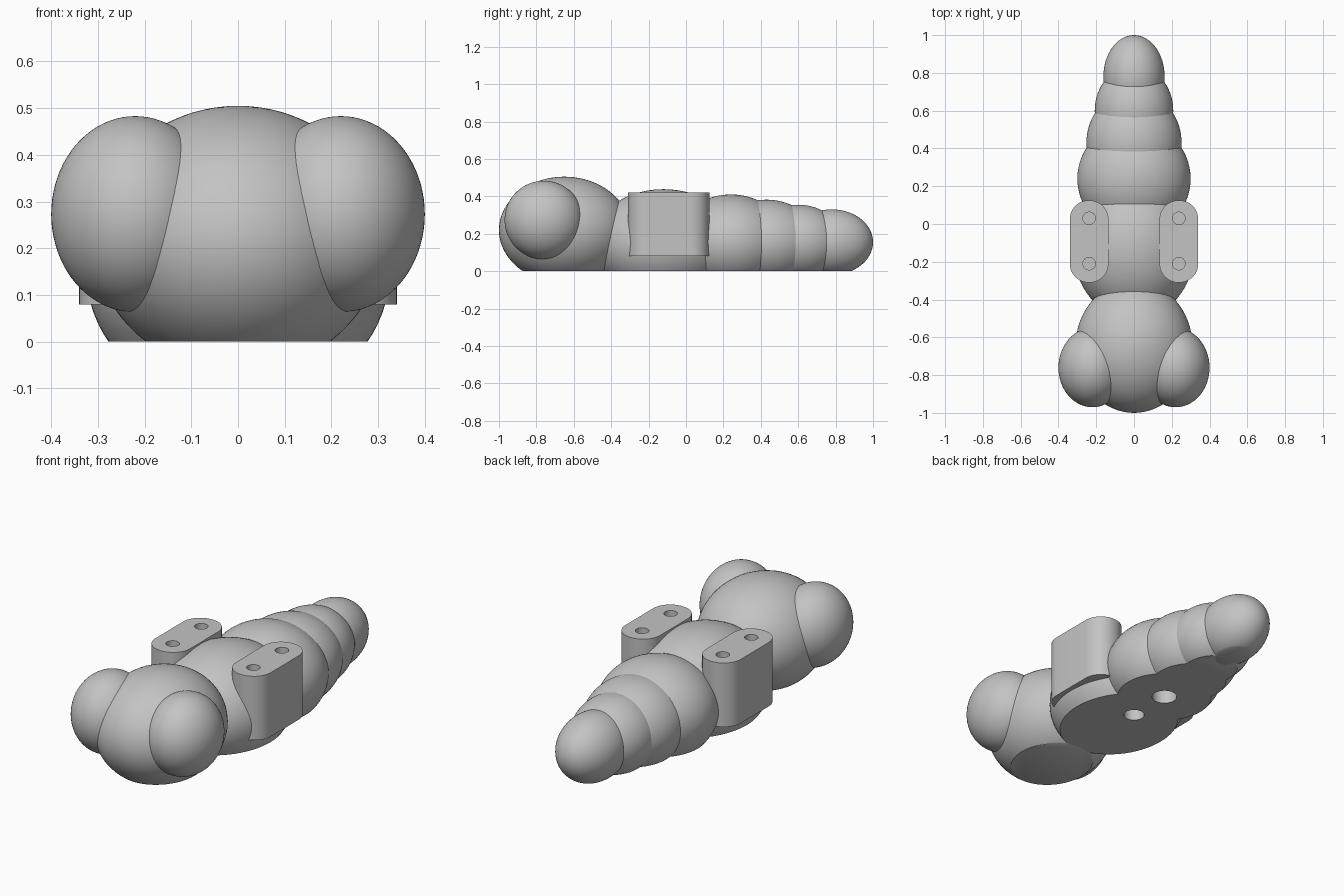
import bpy, bmesh
from mathutils import Matrix, Vector

cube = bpy.data.objects.get("Cube")
if cube:
    bpy.data.objects.remove(cube, do_unlink=True)

GREY = (0.55, 0.55, 0.55, 1.0)
grey = bpy.data.materials.new("plain grey")
grey.use_nodes = True
grey.diffuse_color = GREY
bsdf = grey.node_tree.nodes["Principled BSDF"]
bsdf.inputs["Base Color"].default_value = GREY
bsdf.inputs["Roughness"].default_value = 0.6


def add_object(name, bm):
    bmesh.ops.recalc_face_normals(bm, faces=bm.faces)
    mesh = bpy.data.meshes.new(name)
    bm.to_mesh(mesh)
    bm.free()
    mesh.materials.append(grey)
    obj = bpy.data.objects.new(name, mesh)
    bpy.context.scene.collection.objects.link(obj)
    return obj


def ellipsoid(name, centre, radii):
    """Ellipsoid sliced flat where it meets the ground."""
    bm = bmesh.new()
    bmesh.ops.create_uvsphere(bm, u_segments=64, v_segments=40, radius=1,
                              matrix=Matrix.LocRotScale(Vector(centre), None, Vector(radii)))
    cut = bmesh.ops.bisect_plane(bm, geom=bm.verts[:] + bm.edges[:] + bm.faces[:],
                                 plane_co=(0, 0, 0), plane_no=(0, 0, 1), clear_inner=True)
    rim = [e for e in cut["geom_cut"] if isinstance(e, bmesh.types.BMEdge)]
    if rim:
        bmesh.ops.edgeloop_fill(bm, edges=rim)
    return add_object(name, bm)


def wing_mount(name, x):
    """Upright block with a rounded slot outline."""
    bm = bmesh.new()
    width, length, low, high = 0.205, 0.435, 0.08, 0.42
    bmesh.ops.create_cube(bm, size=1, matrix=Matrix.LocRotScale(
        Vector((x, -0.0925, (low + high) / 2)), None, Vector((width, length, high - low))))
    upright = [e for e in bm.edges if abs(e.verts[0].co.z - e.verts[1].co.z) > 0.1]
    bmesh.ops.bevel(bm, geom=upright, offset=0.1, segments=12, profile=0.5, affect="EDGES")
    return add_object(name, bm)


def hole_cutter(x, y, radius, low, high):
    bm = bmesh.new()
    bmesh.ops.create_cone(bm, cap_ends=True, segments=32, radius1=radius, radius2=radius,
                          depth=high - low, matrix=Matrix.Translation((x, y, (low + high) / 2)))
    cutter = add_object("hole_cutter", bm)
    cutter.hide_render = True
    return cutter


# Head and eyes
head = ellipsoid("head", (0, -0.65, 0.22), (0.31, 0.35, 0.285))
parts = [head]
for side, s in (("left", 1), ("right", -1)):
    parts.append(ellipsoid(side + "_eye", (s * 0.22, -0.76, 0.273), (0.18, 0.21, 0.21)))

# Thorax and tapering abdomen
thorax = ellipsoid("thorax", (0, -0.12, 0.15), (0.325, 0.385, 0.288))
segments = [
    (0.24, 0.30, 0.30, 0.255),
    (0.43, 0.252, 0.276, 0.227),
    (0.60, 0.208, 0.24, 0.20),
    (0.78, 0.162, 0.22, 0.175),
]
abdomen = [ellipsoid(f"abdomen_segment_{i + 1}", (0, y, 0.155), (rx, ry, rz))
           for i, (y, rx, ry, rz) in enumerate(segments)]

# Wing mounts on both sides
MOUNT_X = 0.2375
mounts = [wing_mount("left_wing_mount", MOUNT_X), wing_mount("right_wing_mount", -MOUNT_X)]
parts += [thorax] + abdomen + mounts

# Peg holes in the mounts, and two sockets underneath
peg_holes = {s: [hole_cutter(s * MOUNT_X, y, 0.033, 0.2, 0.6) for y in (-0.21, 0.03)]
             for s in (1, -1)}
sockets = [hole_cutter(0, 0.0, 0.052, -0.1, 0.2), hole_cutter(0, 0.24, 0.063, -0.1, 0.2)]
all_pegs = peg_holes[1] + peg_holes[-1]
jobs = [(mounts[0], peg_holes[1]), (mounts[1], peg_holes[-1]),
        (thorax, all_pegs + sockets), (abdomen[0], all_pegs + sockets),
        (abdomen[1], sockets[1:])]
for obj, cutters in jobs:
    bpy.context.view_layer.objects.active = obj
    for cutter in cutters:
        mod = obj.modifiers.new("hole", "BOOLEAN")
        mod.operation = "DIFFERENCE"
        mod.solver = "EXACT"
        mod.object = cutter
        bpy.ops.object.modifier_apply(modifier=mod.name)
for cutter in all_pegs + sockets:
    bpy.data.objects.remove(cutter, do_unlink=True)

# Smooth shading with crisp rims
bpy.ops.object.select_all(action="DESELECT")
for obj in parts:
    obj.select_set(True)
bpy.context.view_layer.objects.active = head
bpy.ops.object.shade_smooth_by_angle(angle=0.6)
